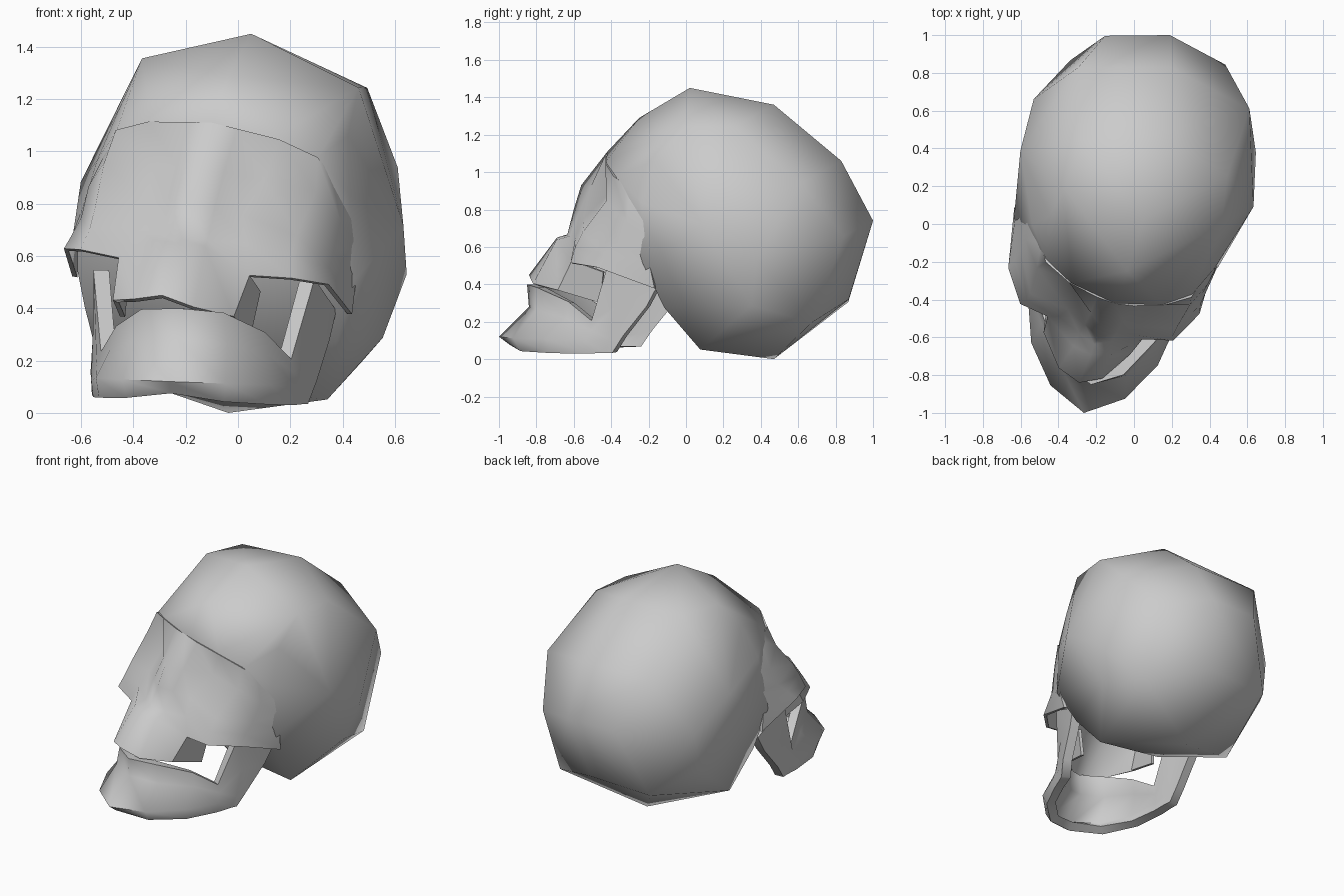
import bpy, bmesh, math
from mathutils import Matrix, Vector

default_cube = bpy.data.objects.get("Cube")
if default_cube:
    bpy.data.objects.remove(default_cube, do_unlink=True)

bone = bpy.data.materials.new("bone grey")
bone.use_nodes = True
bone_colour = (0.6, 0.6, 0.6, 1)
bone.diffuse_color = bone_colour
bone.node_tree.nodes["Principled BSDF"].inputs["Base Color"].default_value = bone_colour


def pose_matrix(yaw, roll, shift):
    """Turn and tilt symmetric parts: side axis is square to the leaning midplane."""
    side = Vector((1, -yaw, -roll)).normalized()
    return Matrix(((side.x, yaw, roll, shift),
                   (side.y, 1, 0, 0),
                   (side.z, 0, 1, 0),
                   (0, 0, 0, 1)))


def finish(name, bm, pose, thickness=0):
    """Turn a bmesh into a posed, smooth shaded object."""
    mesh = bpy.data.meshes.new(name)
    bm.to_mesh(mesh)
    bm.free()
    mesh.transform(pose)
    mesh.materials.append(bone)
    obj = bpy.data.objects.new(name, mesh)
    bpy.context.collection.objects.link(obj)
    bpy.ops.object.select_all(action="DESELECT")
    obj.select_set(True)
    bpy.context.view_layer.objects.active = obj
    if thickness:
        shell = obj.modifiers.new("bone thickness", "SOLIDIFY")
        shell.thickness = thickness
        shell.offset = -1
        bpy.ops.object.modifier_apply(modifier=shell.name)
    bpy.ops.object.shade_smooth_by_angle(angle=math.radians(72))


def mirrored_hull(name, midline, flank, pose):
    """Convex faceted shell from a midline profile and one flank."""
    bm = bmesh.new()
    for y, z in midline:
        bm.verts.new((0, y, z))
    for x, y, z in flank:
        for side in (1, -1):
            bm.verts.new((side * x, y, z))
    result = bmesh.ops.convex_hull(bm, input=bm.verts[:])
    unused = {v for v in result["geom_interior"] + result["geom_unused"]
              if isinstance(v, bmesh.types.BMVert)}
    bmesh.ops.delete(bm, geom=list(unused), context="VERTS")
    bmesh.ops.recalc_face_normals(bm, faces=bm.faces[:])
    finish(name, bm, pose)


def mirrored_patch(name, rows, pose, thickness):
    """Quad patch, rows from top to bottom and from midline outward."""
    bm = bmesh.new()
    for side in (1, -1):
        grid = [[bm.verts.new((side * x, y, z)) for x, y, z in row] for row in rows]
        for upper, lower in zip(grid, grid[1:]):
            for i in range(min(len(upper), len(lower)) - 1):
                corners = [upper[i], lower[i], lower[i + 1], upper[i + 1]]
                bm.faces.new(corners if side > 0 else corners[::-1])
    bmesh.ops.remove_doubles(bm, verts=bm.verts[:], dist=0.0005)
    finish(name, bm, pose, thickness)


skull_pose = pose_matrix(yaw=0.24, roll=0.135, shift=-0.15)
jaw_pose = pose_matrix(yaw=0.18, roll=0.04, shift=-0.09)

# Braincase
cranium_profile = [(-.42, 1.11), (-.25, 1.29), (.02, 1.45), (.47, 1.36), (.83, 1.06),
                   (1, .74), (.87, .32), (.47, 0), (.1, .1)]
cranium_flank = [
    (.25, -.37, 1.09), (.4, -.28, 1.03), (.45, -.06, 1.12), (.5, -.12, .9),
    (.43, .09, 1.3), (.4, .35, 1.295), (.47, .72, 1), (.33, .92, .7),
    (.61, .52, .61), (.64, .24, .8), (.56, -.1, .58), (.56, .48, .36),
    (.42, .77, .25), (.45, .18, .11), (.5, 0, .34)]
mirrored_hull("cranium", cranium_profile, cranium_flank, skull_pose)

# Brow, eye sockets, nose bridge, cheekbones and front of the upper jaw
brow = [(0, -.42, 1.11), (.1, -.41, 1.1), (.26, -.37, 1.08),
        (.4, -.295, 1.03), (.44, -.2, .97), (.46, -.05, 1)]
socket = [(0, -.56, .93), (.09, -.49, .93), (.22, -.36, .92),
          (.42, -.33, .9), (.5, -.2, .8), (.53, -.05, .82)]
socket_rim = [(0, -.6, .8), (.09, -.55, .8), (.19, -.5, .78),
              (.4, -.46, .73), (.5, -.25, .68), (.55, -.06, .7)]
nose_end = [(0, -.635, .665), (.09, -.6, .67), (.22, -.54, .68),
            (.4, -.5, .65), (.51, -.31, .62), (.56, -.07, .6)]
cheek_edge = [(0, -.69, .65), (.1, -.67, .65), (.26, -.55, .56),
              (.42, -.52, .57), (.525, -.355, .56), (.555, -.04, .45)]
tooth_line = [(0, -.84, .45), (.12, -.79, .42), (.24, -.63, .4)]
mirrored_patch("face", [brow, socket, socket_rim, nose_end, cheek_edge, tooth_line],
               skull_pose, 0.02)

# Sides of the upper jaw behind the cheeks
upper_jaw_back = [(.27, -.38, .5), (.26, -.4, .335)]
mirrored_patch("upper_jaw_side", [[cheek_edge[2], upper_jaw_back[0]],
                                  [tooth_line[2], upper_jaw_back[1]]], skull_pose, 0.02)

# Lower jaw: a curved band that rises into the two hinge branches
jaw_top = [(0, -.85, .4), (.16, -.77, .39), (.29, -.58, .32),
           (.37, -.44, .22), (.43, -.34, .53), (.47, -.07, .41)]
jaw_middle = [(0, -.84, .28), (.18, -.77, .27), (.31, -.58, .23),
              (.385, -.44, .17), (.43, -.3, .3), (.46, -.13, .3)]
jaw_low = [(0, -1, .12), (.2, -.89, .12), (.34, -.69, .12),
           (.4, -.46, .11), (.42, -.33, .12), (.44, -.26, .14)]
jaw_bottom = [(0, -.94, .075), (.19, -.85, .05), (.33, -.66, .045),
              (.39, -.46, .045), (.41, -.36, .05), (.42, -.32, .05)]
mirrored_patch("lower_jaw", [jaw_top, jaw_middle, jaw_low, jaw_bottom], jaw_pose, 0.06)
